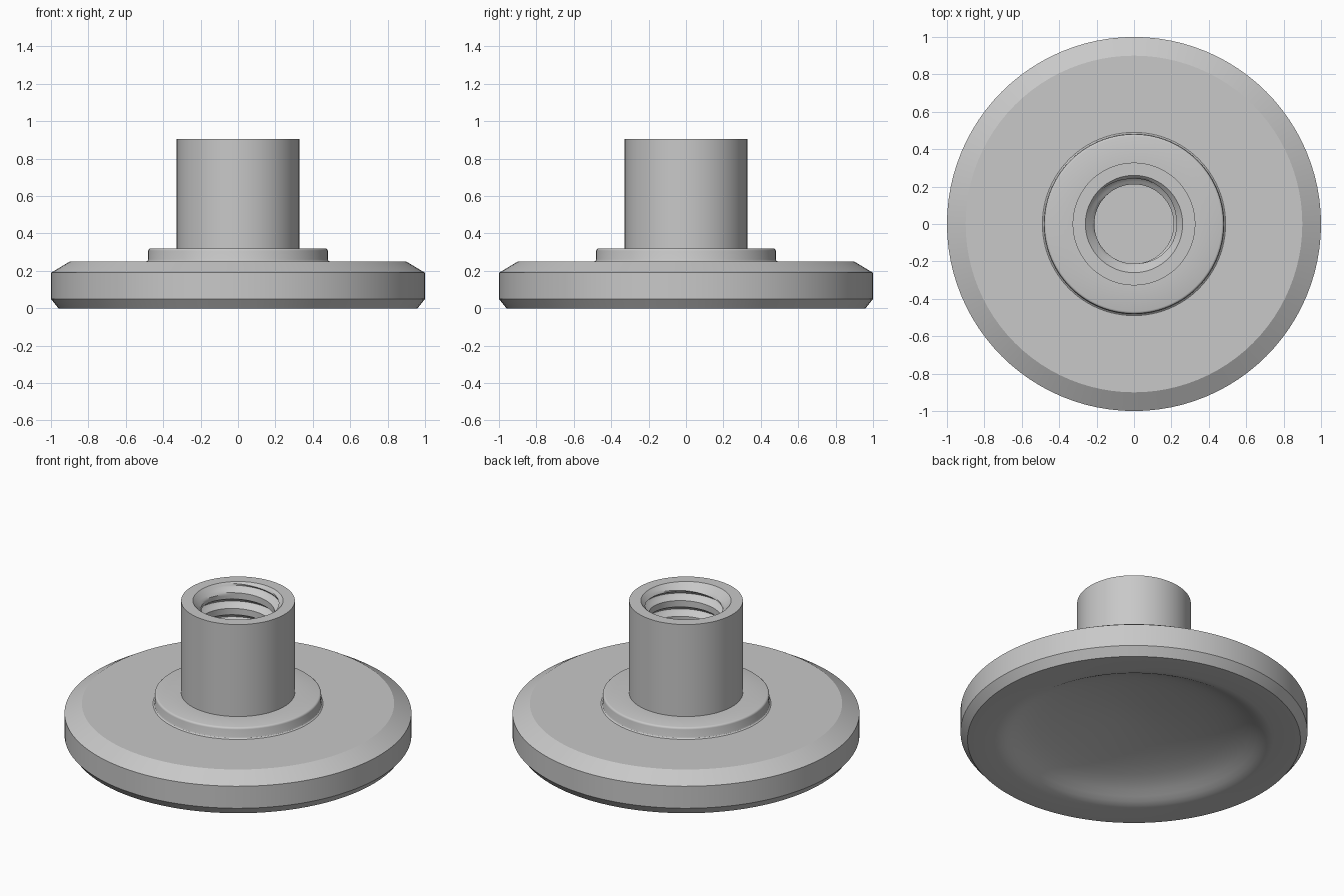
import bpy, bmesh, math

if "Cube" in bpy.data.objects:
    bpy.data.objects.remove(bpy.data.objects["Cube"])

SEGMENTS = 96
TOP, DISC_TOP = 0.905, 0.25        # sleeve rim and disc upper face heights
PITCH, MINOR, MAJOR, MOUTH = 0.1, 0.212, 0.25, 0.26

grey = bpy.data.materials.new("plain_grey")
grey.diffuse_color = (0.58, 0.58, 0.58, 1)
grey.use_nodes = True
grey.node_tree.nodes["Principled BSDF"].inputs["Base Color"].default_value = grey.diffuse_color


def add_grid(bm, point, rows):
    """Skin a grid of points given by point(row, turn fraction)."""
    verts = [[bm.verts.new(point(i, s / SEGMENTS)) for s in range(SEGMENTS + 1)]
             for i in range(rows)]
    for a, b in zip(verts, verts[1:]):
        for s in range(SEGMENTS):
            bm.faces.new((a[s], a[s + 1], b[s + 1], b[s]))


def polar(r, z, t):
    a = t * math.tau
    return (r * math.cos(a), r * math.sin(a), z)


def lathe(bm, profile):
    add_grid(bm, lambda i, t: polar(*profile[i], t), len(profile))


def finish(name, bm, angle):
    bmesh.ops.remove_doubles(bm, verts=bm.verts, dist=1e-5)
    bmesh.ops.recalc_face_normals(bm, faces=bm.faces)
    mesh = bpy.data.meshes.new(name)
    bm.to_mesh(mesh)
    bm.free()
    mesh.materials.append(grey)
    obj = bpy.data.objects.new(name, mesh)
    bpy.context.collection.objects.link(obj)
    bpy.ops.object.select_all(action='DESELECT')
    obj.select_set(True)
    bpy.context.view_layer.objects.active = obj
    bpy.ops.object.shade_smooth_by_angle(angle=math.radians(angle))


# Base disc: chamfered rim and hollowed underside
bm = bmesh.new()
lathe(bm, [(0, DISC_TOP), (0.9, DISC_TOP), (1, 0.19), (1, 0.05), (0.96, 0),
           (0.80, 0), (0.77, 0.005), (0.74, 0.016), (0.71, 0.032), (0.67, 0.054),
           (0.62, 0.076), (0.56, 0.095), (0.48, 0.114), (0.38, 0.132),
           (0.25, 0.15), (0.12, 0.163), (0, 0.168)])
finish("base_disc", bm, 25)

# Flanged sleeve: outside wall, rounded flange edge and small foot fillet
bm = bmesh.new()
lathe(bm, [(MOUTH, TOP), (0.328, TOP), (0.328, 0.32), (0.468, 0.32),
           (0.474, 0.318), (0.478, 0.314), (0.48, 0.308), (0.48, 0.262),
           (0.483, 0.255), (0.49, DISC_TOP)])

# Threaded bore: helical rows, cut off by the floor and the mouth chamfer
STEPS = 10
TURNS = math.ceil((TOP - DISC_TOP) / PITCH) + 2


def bore_point(i, t):
    z = DISC_TOP + PITCH * (i / STEPS + t - 1)
    if z <= DISC_TOP:
        return polar(MAJOR, DISC_TOP, t)
    z = min(z, TOP)
    phase = (i % STEPS) / STEPS
    crest = min(1, max(0, (0.45 - abs(phase - 0.5)) / 0.25))
    r = MAJOR + (MINOR - MAJOR) * crest
    return polar(max(r, MOUTH - (TOP - z)), z, t)


add_grid(bm, bore_point, TURNS * STEPS)
finish("threaded_sleeve", bm, 30)
